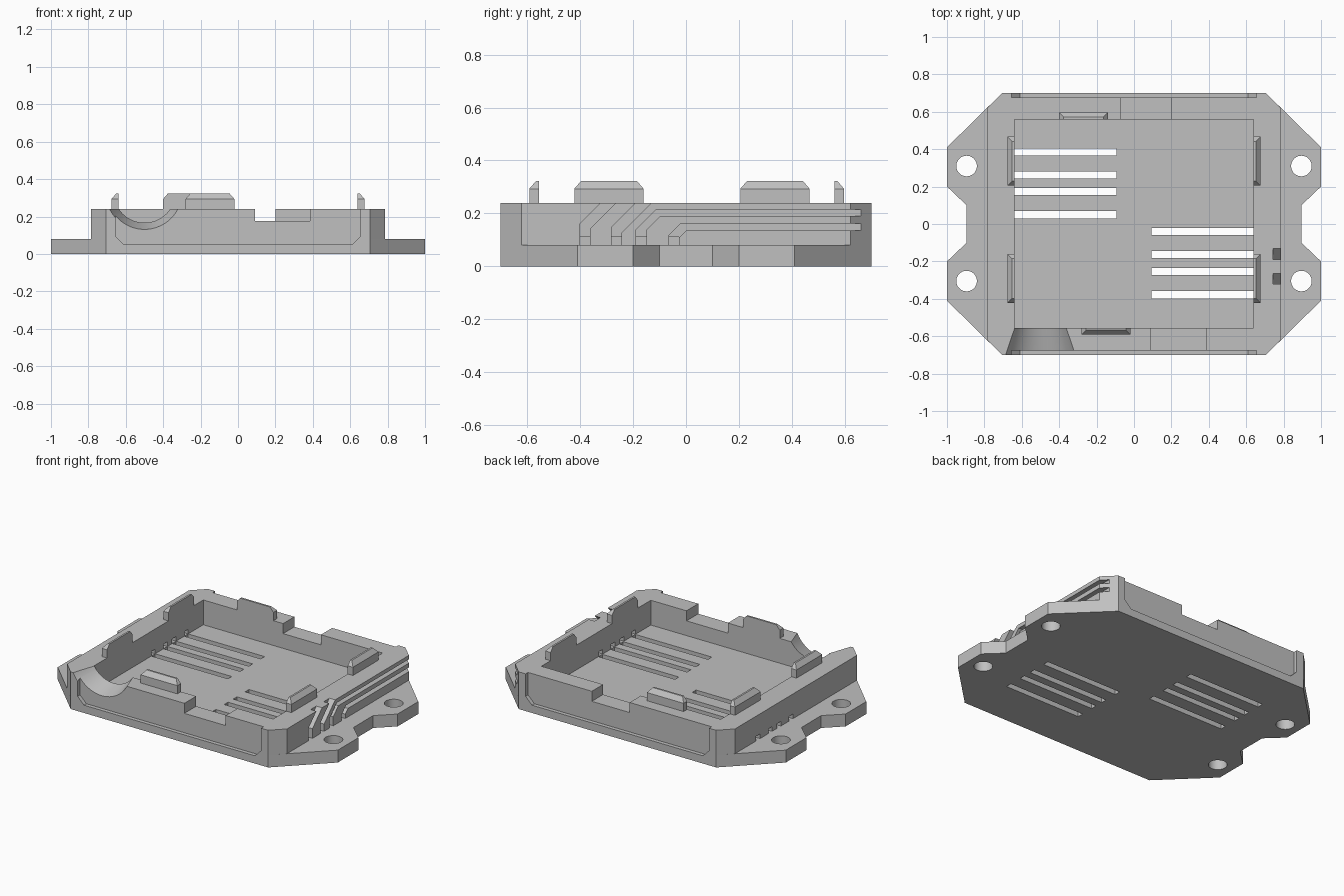
import bpy, bmesh
from math import pi
from mathutils import Matrix

if "Cube" in bpy.data.objects:
    bpy.data.objects.remove(bpy.data.objects["Cube"], do_unlink=True)

grey = bpy.data.materials.new("plain grey")
grey.use_nodes = True
grey.diffuse_color = (0.53, 0.53, 0.53, 1)
grey.node_tree.nodes["Principled BSDF"].inputs["Base Color"].default_value = grey.diffuse_color

AXES = {"x": lambda a, b, h: (h, a, b),
        "y": lambda a, b, h: (a, h, b),
        "z": lambda a, b, h: (a, b, h)}


def make_object(name, bm):
    bmesh.ops.recalc_face_normals(bm, faces=bm.faces)
    mesh = bpy.data.meshes.new(name)
    bm.to_mesh(mesh)
    bm.free()
    mesh.materials.append(grey)
    ob = bpy.data.objects.new(name, mesh)
    bpy.context.collection.objects.link(ob)
    return ob


def loft(name, rings):
    """Solid through rings that have equal point counts."""
    bm = bmesh.new()
    loops = [[bm.verts.new(p) for p in ring] for ring in rings]
    for low, high in zip(loops, loops[1:]):
        for i in range(len(low)):
            j = (i + 1) % len(low)
            bm.faces.new((low[i], low[j], high[j], high[i]))
    bm.faces.new(loops[0])
    bm.faces.new(loops[-1])
    return make_object(name, bm)


def prism(name, points, axis, lo, hi):
    place = AXES[axis]
    return loft(name, [[place(a, b, h) for a, b in points] for h in (lo, hi)])


def box(name, x0, x1, y0, y1, z0, z1):
    return prism(name, [(x0, y0), (x1, y0), (x1, y1), (x0, y1)], "z", z0, z1)


def cylinder(name, r1, r2, depth, matrix):
    bm = bmesh.new()
    bmesh.ops.create_cone(bm, cap_ends=True, segments=64, radius1=r1,
                          radius2=r2, depth=depth, matrix=matrix)
    return make_object(name, bm)


def outline(quarter):
    """Mirror a quarter outline, running from the back to the side, in x and y."""
    right = quarter + [(x, -y) for x, y in reversed(quarter)]
    return right + [(-x, y) for x, y in reversed(right)]


def boolean(target, tool, operation="DIFFERENCE"):
    tool.hide_render = True
    mod = target.modifiers.new("cut", "BOOLEAN")
    mod.operation, mod.solver, mod.object = operation, "EXACT", tool
    bpy.context.view_layer.objects.active = target
    bpy.ops.object.modifier_apply(modifier=mod.name)
    bpy.data.objects.remove(tool, do_unlink=True)


# Flanged base plate and raised body
FLOOR, TOP = 0.08, 0.24
tray = prism("enclosure_tray", outline([(0.705, 0.70), (1.0, 0.41), (1.0, 0.20), (0.895, 0.10)]),
             "z", 0, FLOOR)
body = prism("body", outline([(0.705, 0.70), (0.785, 0.621)]), "z", 0, TOP)
boolean(tray, body, "UNION")

# Inner cavity
boolean(tray, box("cavity", -0.64, 0.64, -0.555, 0.56, FLOOR, 0.4))

# Shallow recess with clipped corners on the front and back walls
recess = [(-0.655, 0.4), (-0.655, 0.095), (-0.61, 0.05), (0.61, 0.05), (0.655, 0.095), (0.655, 0.4)]
for lo, hi in ((-0.8, -0.675), (0.675, 0.8)):
    boolean(tray, prism("recess", recess, "y", lo, hi))

# Connector notches in the front and back walls
boolean(tray, box("front_notch", 0.09, 0.385, -0.8, -0.5, 0.175, 0.4))
boolean(tray, box("back_notch", -0.07, 0.20, 0.5, 0.8, 0.175, 0.4))

# Flared cable opening in the front wall
flare = Matrix.Translation((-0.5, -0.635, 0.332)) @ Matrix.Rotation(-pi / 2, 4, "X")
boolean(tray, cylinder("cable_opening", 0.223, 0.155, 0.23, flare))

# Floor vents, each with a small opening through the side wall
for side, starts in ((-1, (0.366, 0.243, 0.154, 0.03)), (1, (-0.06, -0.183, -0.274, -0.397))):
    for y in starts:
        x0, x1 = sorted((side * 0.093, side * 0.64))
        boolean(tray, box("floor_vent", x0, x1, y, y + 0.039, -0.1, 0.1))
        if side < 0:
            boolean(tray, box("wall_vent", -0.9, -0.6, y, y + 0.039, FLOOR, 0.11))
for y in (-0.40, -0.281, -0.188, -0.065):
    boolean(tray, box("wall_vent", 0.6, 0.9, y, y + 0.038, FLOOR, 0.11))

# Circuit-like grooves on the +x wall
grooves = [
    [(-0.40, 0.08), (-0.362, 0.08), (-0.362, 0.142), (-0.224, 0.28), (-0.282, 0.28), (-0.40, 0.162)],
    [(-0.281, 0.08), (-0.243, 0.08), (-0.243, 0.127), (-0.09, 0.28), (-0.15, 0.28), (-0.281, 0.149)],
    [(-0.188, 0.08), (-0.15, 0.08), (-0.15, 0.138), (-0.098, 0.19), (0.75, 0.19),
     (0.75, 0.215), (-0.113, 0.215), (-0.188, 0.14)],
    [(-0.065, 0.08), (-0.027, 0.08), (-0.027, 0.108), (0.0, 0.135), (0.75, 0.135),
     (0.75, 0.162), (-0.02, 0.162), (-0.065, 0.117)],
]
for points in grooves:
    boolean(tray, prism("groove", points, "x", 0.744, 0.9))

# Screw holes in the flanges
for x in (-0.895, 0.895):
    for y in (-0.305, 0.31):
        boolean(tray, cylinder("screw_hole", 0.055, 0.055, 0.5, Matrix.Translation((x, y, 0))))


# Alignment tabs, chamfered on the outside and at both ends
def tab(name, x, y, angle):
    rings = []
    for half, thick, z in ((0.131, 0.037, TOP), (0.131, 0.037, 0.293), (0.106, 0.012, 0.322)):
        rings.append([(0, -half, z), (thick, -half, z), (thick, half, z), (0, half, z)])
    ob = loft(name, rings)
    ob.data.transform(Matrix.Translation((x, y, 0)) @ Matrix.Rotation(angle, 4, "Z"))


for side, angle, word in ((1, 0, "left"), (-1, pi, "right")):
    tab(word + "_front_tab", side * 0.64, -0.291, angle)
    tab(word + "_back_tab", side * 0.64, 0.336, angle)
tab("front_tab", -0.15, -0.555, -pi / 2)
tab("back_tab", -0.27, 0.56, pi / 2)

# Smooth the round cuts and keep the edges sharp
bpy.ops.object.select_all(action="DESELECT")
tray.select_set(True)
bpy.context.view_layer.objects.active = tray
bpy.ops.object.shade_smooth_by_angle(angle=pi / 9)
